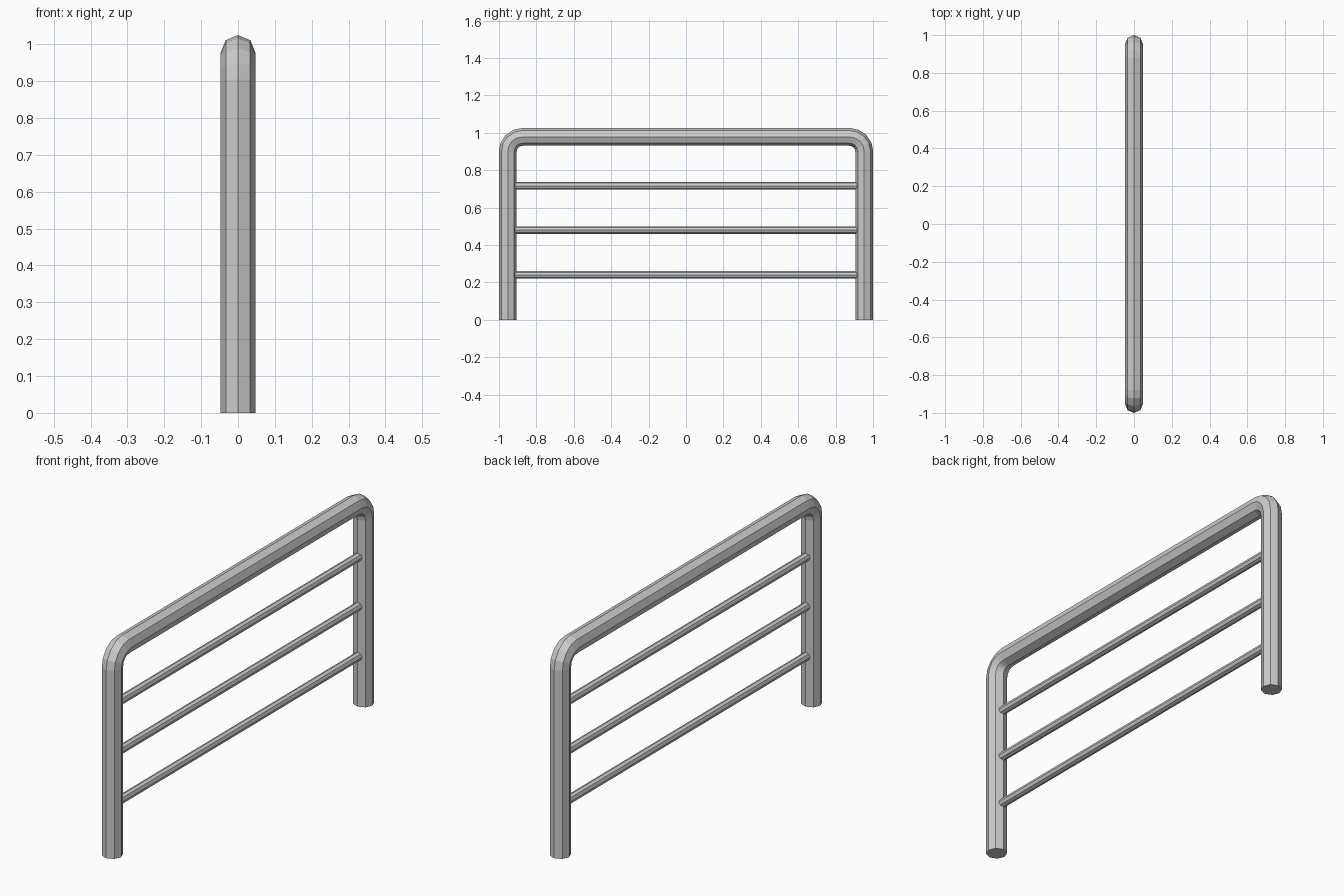
import bpy, bmesh
from math import sin, cos, pi
from mathutils import Vector

if "Cube" in bpy.data.objects:
    bpy.data.objects.remove(bpy.data.objects["Cube"])

SIDES = 8


def tube(name, path, radius):
    """Sweep an octagon along a path of (y, z) points with mitred joints and capped ends."""
    pts = [Vector((0, y, z)) for y, z in path]
    bm = bmesh.new()
    rings = []
    for i, p in enumerate(pts):
        d_in = (p - pts[i - 1]).normalized() if i else (pts[1] - p).normalized()
        d_out = (pts[i + 1] - p).normalized() if i < len(pts) - 1 else d_in
        tangent = (d_in + d_out).normalized()
        side = Vector((1, 0, 0))
        normal = tangent.cross(side) / tangent.dot(d_in)
        rings.append([bm.verts.new(p + radius * (side * cos(2 * pi * k / SIDES)
                                                 + normal * sin(2 * pi * k / SIDES)))
                      for k in range(SIDES)])
    for a, b in zip(rings, rings[1:]):
        for k in range(SIDES):
            j = (k + 1) % SIDES
            bm.faces.new((a[k], a[j], b[j], b[k]))
    bm.faces.new(rings[0])
    bm.faces.new(rings[-1])
    bmesh.ops.recalc_face_normals(bm, faces=bm.faces[:])
    mesh = bpy.data.meshes.new(name)
    bm.to_mesh(mesh)
    bm.free()
    obj = bpy.data.objects.new(name, mesh)
    bpy.context.collection.objects.link(obj)
    return obj


# Outer hoop: two posts joined to the top bar by rounded corners
R, Y, TOP, BEND, STEPS = 0.047, 0.953, 0.978, 0.078, 4
corner = [(-Y + BEND - BEND * cos(a), TOP - BEND + BEND * sin(a))
          for a in (pi / 2 * i / STEPS for i in range(STEPS + 1))]
half = [(-Y, 0)] + corner
tube("outer_frame", half + [(-y, z) for y, z in reversed(half)], R)

# Three thin horizontal rails let into the posts
for n, z in enumerate((0.24, 0.48, 0.717)):
    tube(f"rail_{n + 1}", [(-0.925, z), (0.925, z)], 0.02)
